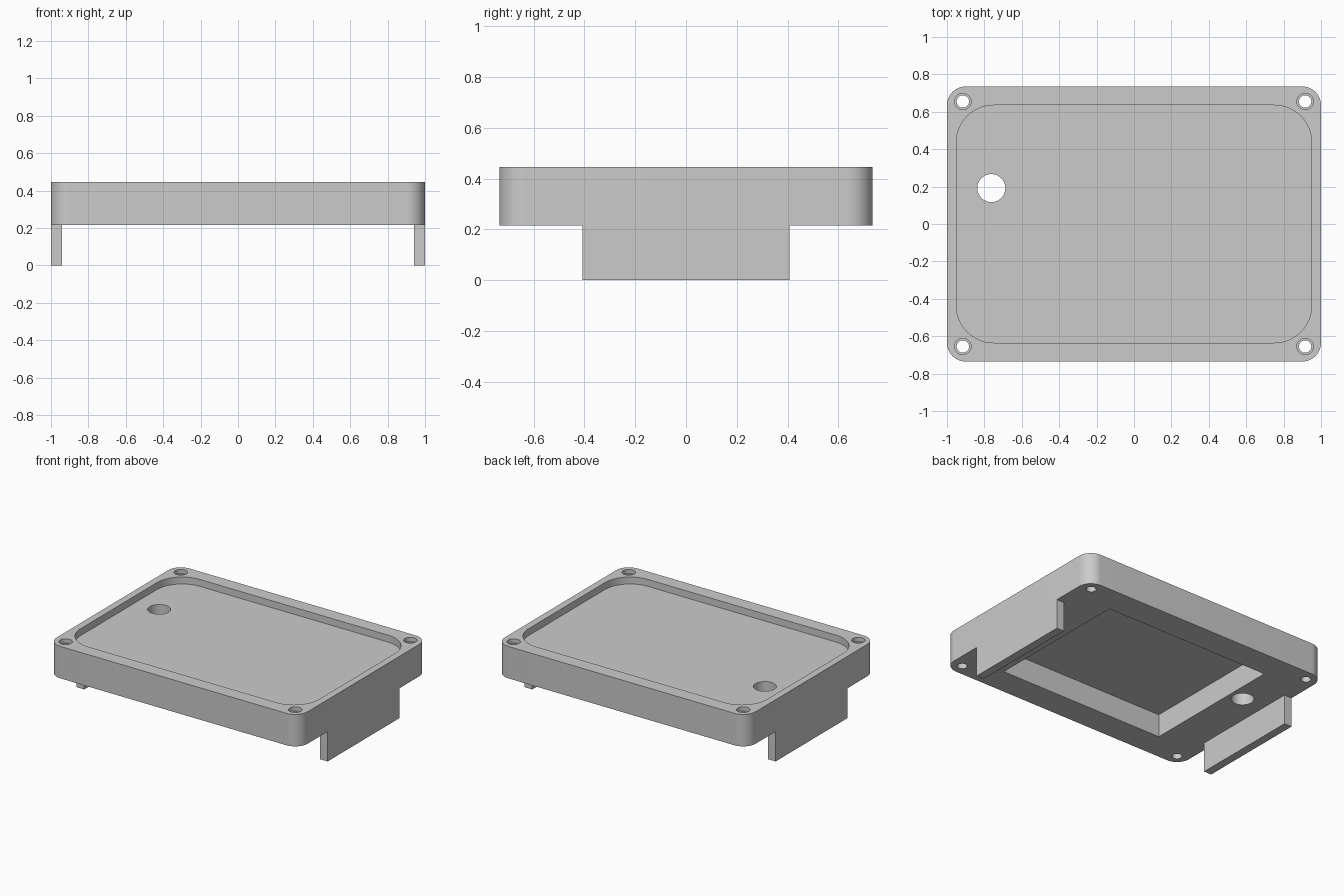
import bpy, bmesh, math

cube = bpy.data.objects.get("Cube")
if cube:
    bpy.data.objects.remove(cube, do_unlink=True)

# One plain grey for the whole model
grey = bpy.data.materials.new("light grey")
grey.use_nodes = True
GREY = (0.6, 0.6, 0.6, 1)
grey.diffuse_color = GREY
grey.node_tree.nodes["Principled BSDF"].inputs["Base Color"].default_value = GREY


def prism(name, outline, z0, z1):
    """Extrude a closed outline from z0 up to z1."""
    bm = bmesh.new()
    base = bm.faces.new([bm.verts.new((x, y, z0)) for x, y in outline])
    top = bmesh.ops.extrude_face_region(bm, geom=[base])["geom"]
    verts = [v for v in top if isinstance(v, bmesh.types.BMVert)]
    bmesh.ops.translate(bm, verts=verts, vec=(0, 0, z1 - z0))
    bmesh.ops.recalc_face_normals(bm, faces=bm.faces)
    mesh = bpy.data.meshes.new(name)
    bm.to_mesh(mesh)
    bm.free()
    mesh.materials.append(grey)
    obj = bpy.data.objects.new(name, mesh)
    bpy.context.collection.objects.link(obj)
    return obj


def circle(cx, cy, r, n=40):
    return [(cx + r * math.cos(2 * math.pi * i / n),
             cy + r * math.sin(2 * math.pi * i / n)) for i in range(n)]


def rectangle(x0, x1, y0, y1):
    return [(x0, y0), (x1, y0), (x1, y1), (x0, y1)]


def rounded_rectangle(hx, hy, r, steps=16):
    points = []
    for k, (sx, sy) in enumerate([(1, 1), (-1, 1), (-1, -1), (1, -1)]):
        for i in range(steps + 1):
            a = math.pi / 2 * (k + i / steps)
            points.append((sx * (hx - r) + r * math.cos(a),
                           sy * (hy - r) + r * math.sin(a)))
    return points


def select(obj):
    bpy.ops.object.select_all(action="DESELECT")
    obj.select_set(True)
    bpy.context.view_layer.objects.active = obj


def cut(obj, outline, z0, z1):
    """Subtract a prism from the object and discard the cutter."""
    cutter = prism("cutter", outline, z0, z1)
    cutter.hide_render = True
    select(obj)
    mod = obj.modifiers.new("cut", "BOOLEAN")
    mod.operation = "DIFFERENCE"
    mod.solver = "EXACT"
    mod.object = cutter
    bpy.ops.object.modifier_apply(modifier=mod.name)
    bpy.data.objects.remove(cutter, do_unlink=True)


BOTTOM, TOP = 0.215, 0.445
BELOW, ABOVE = BOTTOM - 0.1, TOP + 0.1

# Rounded body with a shallow tray on top and a deep pocket underneath
body = prism("body", rounded_rectangle(1, 0.735, 0.1), BOTTOM, TOP)
cut(body, rounded_rectangle(0.95, 0.635, 0.2), TOP - 0.05, ABOVE)
cut(body, rectangle(-0.66, 0.66, -0.535, 0.535), BELOW, BOTTOM + 0.165)

# Cable hole
cut(body, circle(-0.763, 0.192, 0.075), BELOW, ABOVE)

# Counterbored screw holes in the corners
for sx in (-1, 1):
    for sy in (-1, 1):
        cut(body, circle(sx * 0.915, sy * 0.655, 0.033), BELOW, ABOVE)
        cut(body, circle(sx * 0.915, sy * 0.655, 0.044), TOP - 0.03, ABOVE)

select(body)
bpy.ops.object.shade_smooth_by_angle(angle=math.radians(30))

# Side plates the body stands on
for name, sx in (("left_leg", 1), ("right_leg", -1)):
    x0, x1 = sorted((sx * 0.94, sx))
    prism(name, rectangle(x0, x1, -0.408, 0.408), 0, BOTTOM)
